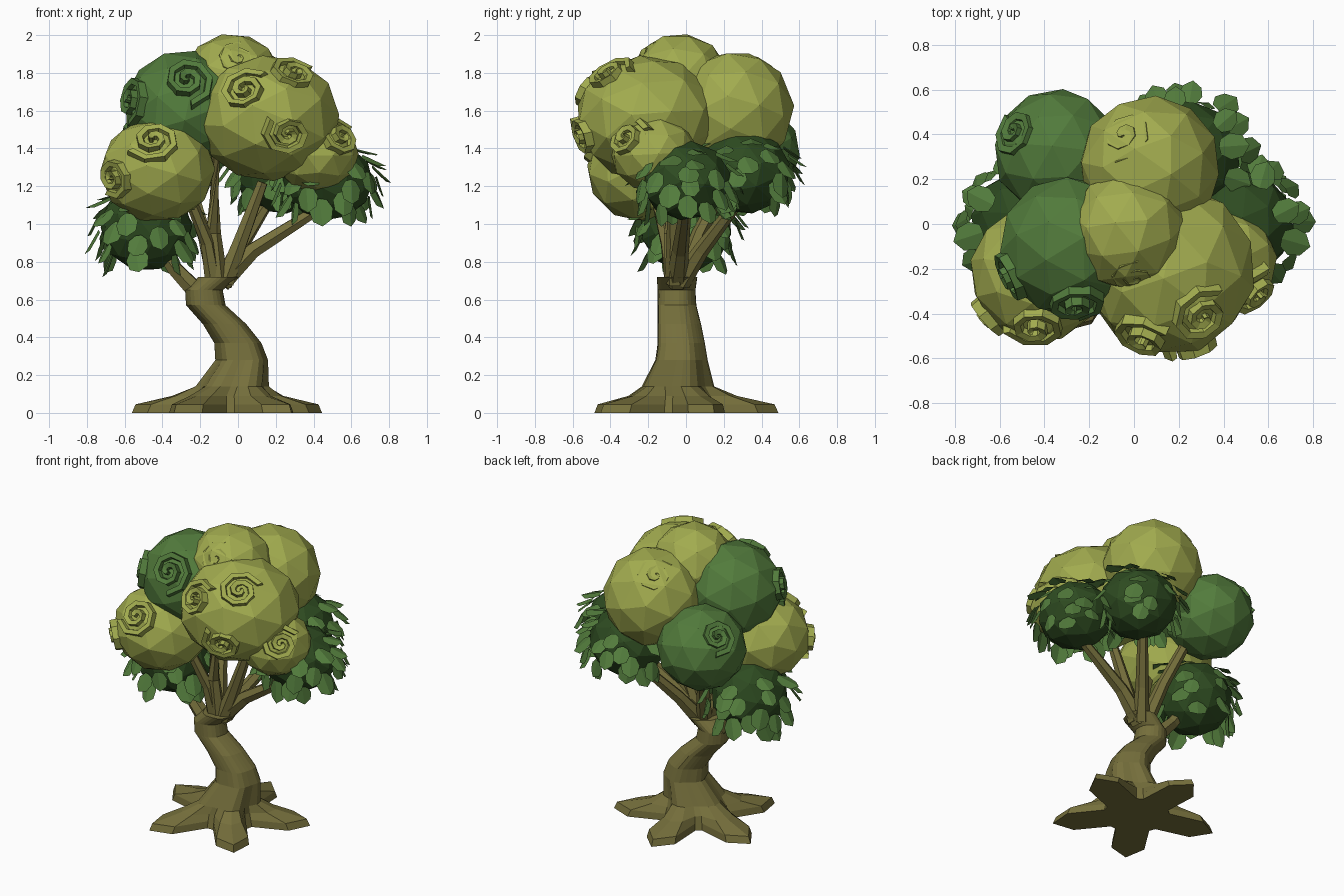
import bpy, bmesh, math, random
from mathutils import Vector, Matrix, Euler

random.seed(4)
cube = bpy.data.objects.get("Cube")
if cube:
    bpy.data.objects.remove(cube, do_unlink=True)


def material(name, rgb):
    m = bpy.data.materials.new(name)
    m.use_nodes = True
    m.diffuse_color = (*rgb, 1)
    bsdf = m.node_tree.nodes["Principled BSDF"]
    bsdf.inputs["Base Color"].default_value = (*rgb, 1)
    bsdf.inputs["Roughness"].default_value = 0.9
    return m


BARK = material("bark olive brown", (0.18, 0.16, 0.045))
LIME = material("lime foliage", (0.36, 0.41, 0.078))
GREEN = material("mid green foliage", (0.085, 0.2, 0.045))
DARK = material("dark green foliage", (0.027, 0.07, 0.015))


def finish(bm, name, mat):
    mesh = bpy.data.meshes.new(name)
    bm.to_mesh(mesh)
    bm.free()
    mesh.materials.append(mat)
    obj = bpy.data.objects.new(name, mesh)
    bpy.context.collection.objects.link(obj)


def loft(bm, rings):
    """Skin a list of closed point rings and cap both ends."""
    loops = [[bm.verts.new(p) for p in ring] for ring in rings]
    n = len(loops[0])
    for a, b in zip(loops, loops[1:]):
        for i in range(n):
            j = (i + 1) % n
            bm.faces.new((a[i], a[j], b[j], b[i]))
    bm.faces.new(loops[0][::-1])
    bm.faces.new(loops[-1])
    bmesh.ops.recalc_face_normals(bm, faces=bm.faces)


# Trunk: five pointed root arms blending into a leaning stem
ROOT_TURN = -123


def trunk_ring(z, cx, cy, tip, shoulder, valley):
    ring = []
    for arm in range(5):
        for turn, r in ((-30, valley), (-14, shoulder), (0, tip), (14, shoulder), (30, valley)):
            a = math.radians(ROOT_TURN + 72 * arm + turn)
            ring.append((cx + r * math.cos(a), cy + r * math.sin(a), z))
    return ring


bm = bmesh.new()
loft(bm, [trunk_ring(*row) for row in (
    (0, -0.05, -0.04, 0.53, 0.43, 0.21),
    (0.045, -0.05, -0.04, 0.51, 0.41, 0.2),
    (0.09, -0.05, -0.04, 0.31, 0.28, 0.19),
    (0.14, -0.03, -0.05, 0.2, 0.195, 0.17),
    (0.28, 0.02, -0.03, 0.145, 0.14, 0.13),
    (0.37, 0, -0.03, 0.13, 0.125, 0.12),
    (0.47, -0.07, -0.04, 0.12, 0.115, 0.11),
    (0.57, -0.17, -0.05, 0.105, 0.105, 0.1),
    (0.65, -0.18, -0.05, 0.1, 0.1, 0.1),
    (0.72, -0.1, -0.05, 0.11, 0.11, 0.105))])
finish(bm, "trunk_and_roots", BARK)


# Branches: tapered six-sided limbs
def branch(name, points, r0, r1):
    pts = [Vector(p) for p in points]
    rings = []
    for i, p in enumerate(pts):
        d = pts[min(i + 1, len(pts) - 1)] - pts[max(i - 1, 0)]
        q = d.to_track_quat('Z', 'Y')
        r = r0 + (r1 - r0) * i / (len(pts) - 1)
        rings.append([p + q @ Vector((r * math.cos(k * math.pi / 3),
                                      r * math.sin(k * math.pi / 3), 0)) for k in range(6)])
    b = bmesh.new()
    loft(b, rings)
    finish(b, name, BARK)


branch("branch_right", [(-0.09, -0.05, 0.69), (0.08, -0.03, 0.86), (0.46, 0, 1.1)], 0.06, 0.03)
branch("branch_middle", [(-0.07, -0.06, 0.69), (0.01, -0.06, 0.9), (0.13, -0.07, 1.22)], 0.055, 0.03)
branch("branch_upright", [(-0.1, -0.07, 0.69), (-0.13, -0.08, 0.95), (-0.12, -0.08, 1.4)], 0.05, 0.03)
branch("branch_front", [(-0.13, -0.07, 0.69), (-0.16, -0.1, 0.9), (-0.26, -0.16, 1.15)], 0.045, 0.03)
branch("branch_back", [(-0.08, -0.03, 0.69), (0.0, 0.08, 0.86), (0.18, 0.3, 1.15)], 0.055, 0.03)
branch("branch_back_side", [(-0.12, -0.03, 0.69), (-0.18, 0.07, 0.95), (-0.28, 0.25, 1.3)], 0.05, 0.03)
branch("branch_left", [(-0.19, -0.05, 0.61), (-0.34, -0.04, 0.77), (-0.48, 0, 0.98)], 0.055, 0.03)


# Foliage balls, optionally squashed in height
def ball(name, centre, r, squash, mat):
    b = bmesh.new()
    bmesh.ops.create_icosphere(b, subdivisions=2, radius=r)
    spin = Euler([random.uniform(0, 6) for _ in range(3)]).to_matrix()
    bmesh.ops.rotate(b, verts=b.verts, matrix=spin)
    bmesh.ops.scale(b, verts=b.verts, vec=(1, 1, squash))
    bmesh.ops.translate(b, verts=b.verts, vec=centre)
    finish(b, name, mat)


# Curls: spiral ribs wound on a ball's surface
def curl(name, centre, r, squash, direction, size, sink, mat):
    frame = Vector(direction).to_track_quat('Z', 'Y')
    turn = random.uniform(0, 6)
    steps = 17
    rings = []
    for t in range(steps + 1):
        a = turn + t * math.tau / 8
        rho = size * (1 - 0.88 * t / steps)
        section = []
        for inset, lift in ((0, -0.06), (0.006, 0.026), (0.038, 0.012), (0.048, -0.03)):
            q = max(rho - inset, 0.003)
            h = math.sqrt(r * r - q * q) + lift - sink
            p = frame @ Vector((q * math.cos(a), q * math.sin(a), h))
            p.z *= squash
            section.append(Vector(centre) + p)
        rings.append(section)
    b = bmesh.new()
    loft(b, rings)
    finish(b, name, mat)


# Each ball lists its curls as direction, size and sink
BALLS = [
    ("front_ball", (0.16, -0.205, 1.56), 0.385, 0.87, LIME,
     [((-0.12, -0.3, 0.17), 0.16, 0), ((0.13, -0.19, 0.25), 0.16, 0.005),
      ((0.1, -0.33, -0.09), 0.15, 0)]),
    ("top_ball", (-0.03, -0.035, 1.745), 0.268, 1, LIME, [((0.03, -0.2, 0.13), 0.12, 0.033)]),
    ("back_ball", (0.07, 0.255, 1.6), 0.32, 1, LIME, [((-0.12, 0.15, 0.24), 0.14, 0.036)]),
    ("upper_side_ball", (-0.29, -0.1, 1.61), 0.315, 1, GREEN,
     [((0.02, -0.26, 0.15), 0.16, 0), ((-0.27, -0.12, 0.05), 0.15, 0)]),
    ("back_side_ball", (-0.345, 0.32, 1.385), 0.285, 0.96, GREEN,
     [((-0.19, 0.1, 0.17), 0.14, 0.015)]),
    ("lower_side_ball", (-0.425, -0.22, 1.285), 0.31, 0.9, LIME,
     [((-0.02, -0.23, 0.17), 0.16, 0), ((-0.23, -0.18, -0.04), 0.14, 0)]),
    ("right_ball", (0.41, -0.17, 1.375), 0.23, 0.9, LIME, [((0.13, -0.14, 0.09), 0.15, 0)]),
]
for name, centre, r, squash, mat, curls in BALLS:
    ball(name, centre, r, squash, mat)
    for i, (direction, size, sink) in enumerate(curls):
        curl(f"{name}_curl_{i + 1}", centre, r, squash, direction, size, sink, mat)


# Leafy undersides: dark clumps hung with folded leaves
HALF_LEAF = [(0.035, 0.0), (0.06, 0.045), (0.048, 0.1)]


def add_leaf(bm, mat):
    """One leaf hanging along -y, folded down its middle."""
    mid = [bm.verts.new(mat @ Vector((0, y, 0.012))) for y in (0.01, -0.13)]
    for s in (-1, 1):
        side = [bm.verts.new(mat @ Vector((s * x, -y, 0))) for x, y in HALF_LEAF]
        loop = [mid[0], *side, mid[1]]
        bm.faces.new(loop if s < 0 else loop[::-1])


def leaf_clump(name, centre, r, squash, count):
    ball(name + "_core", centre, r, squash, DARK)
    b = bmesh.new()
    for i in range(count):
        # upper leaves flare outward, lower ones hang down
        h = 0.72 - 1.5 * (i + 0.5) / count
        a = i * 2.4 + random.uniform(-0.3, 0.3)
        w = math.sqrt(1 - h * h)
        flat = Vector((math.cos(a), math.sin(a), 0))
        flare = 0.45 + max(h, -0.3) + random.uniform(-0.2, 0.4)
        hang = (flat * flare - Vector((0, 0, 1 - max(h, 0)))).normalized()
        side = Vector((0, 0, 1)).cross(flat)
        across = (side + hang * random.uniform(-0.35, 0.35)).normalized()
        up = (across * hang.dot(across) - hang).normalized()
        turn = Matrix((across, up, across.cross(up))).transposed().to_4x4()
        start = Vector(centre) + Vector((0, 0, h * r * squash)) + flat * (w * r * 1.1) - hang * 0.03
        add_leaf(b, Matrix.Translation(start) @ turn @ Matrix.Scale(random.uniform(0.85, 1.08), 4))
    finish(b, name + "_leaves", GREEN)


leaf_clump("left_clump", (-0.485, 0.0, 0.985), 0.245, 0.97, 40)
leaf_clump("right_clump", (0.475, 0.0, 1.23), 0.24, 0.88, 40)
leaf_clump("back_clump", (0.225, 0.305, 1.275), 0.25, 0.9, 40)
